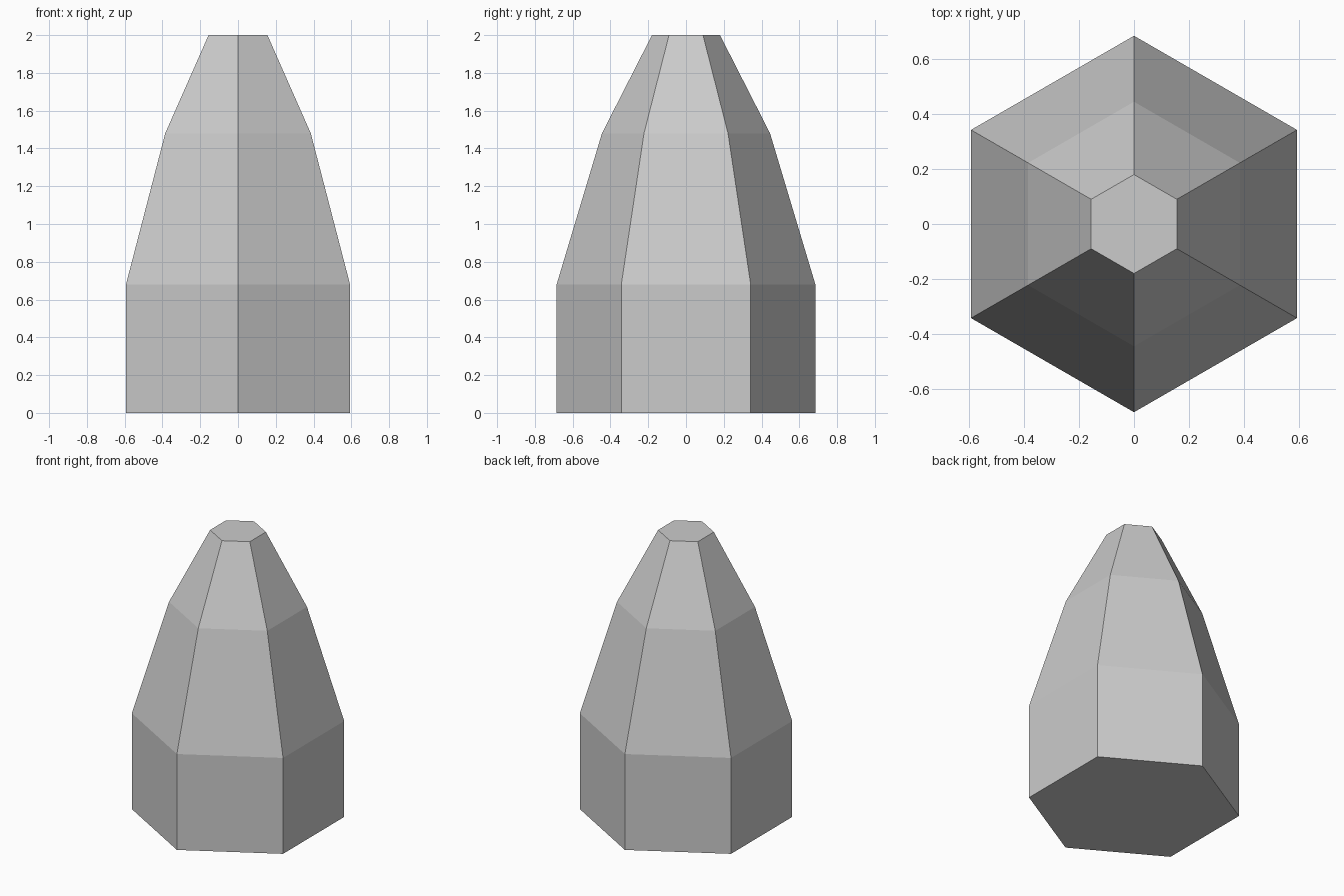
import bpy
import bmesh
from math import cos, sin, pi

cube = bpy.data.objects.get("Cube")
if cube:
    bpy.data.objects.remove(cube, do_unlink=True)

# Plain grey surface
grey = bpy.data.materials.new("plain_grey")
grey.use_nodes = True
color = (0.6, 0.6, 0.6, 1)
grey.diffuse_color = color
grey.node_tree.nodes["Principled BSDF"].inputs["Base Color"].default_value = color

# Hexagonal profile as (radius, height), base to tip
SIDES = 6
profile = [(0.685, 0), (0.685, 0.68), (0.445, 1.48), (0.18, 2)]

bm = bmesh.new()
rings = []
for radius, z in profile:
    angles = [pi / 2 + 2 * pi * i / SIDES for i in range(SIDES)]
    rings.append([bm.verts.new((radius * cos(a), radius * sin(a), z)) for a in angles])

# Side panels between neighbouring rings
for low, high in zip(rings, rings[1:]):
    for i in range(SIDES):
        j = (i + 1) % SIDES
        bm.faces.new((low[i], low[j], high[j], high[i]))

# Flat base and tip
bm.faces.new(rings[0][::-1])
bm.faces.new(rings[-1])

mesh = bpy.data.meshes.new("tapered_body")
bm.to_mesh(mesh)
bm.free()
mesh.materials.append(grey)
body = bpy.data.objects.new("tapered_body", mesh)
bpy.context.collection.objects.link(body)
